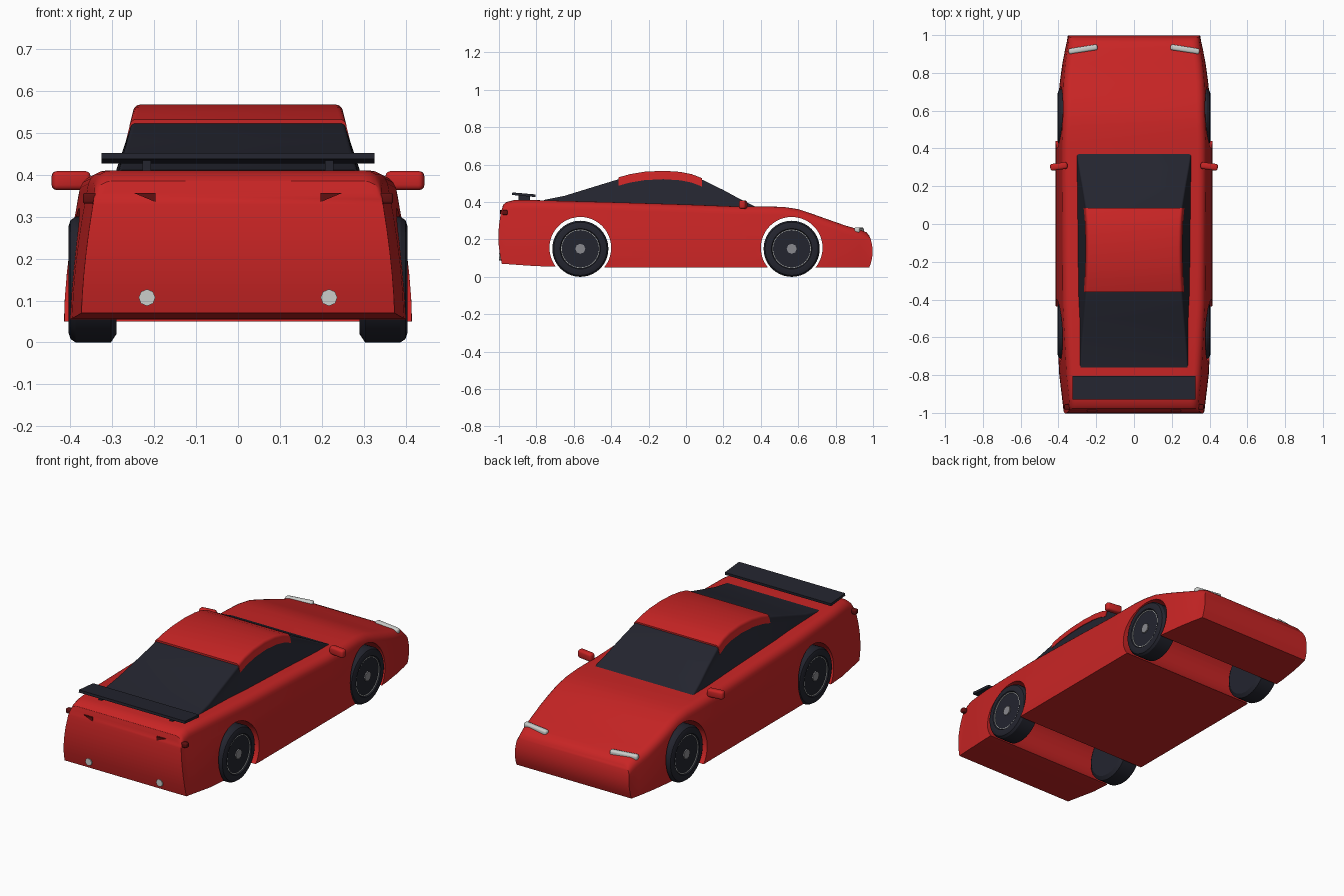
import bpy, bmesh, math
from mathutils import Matrix, Vector

if "Cube" in bpy.data.objects:
    bpy.data.objects.remove(bpy.data.objects["Cube"], do_unlink=True)


def material(name, rgb):
    m = bpy.data.materials.new(name)
    m.use_nodes = True
    m.diffuse_color = (*rgb, 1)
    m.node_tree.nodes["Principled BSDF"].inputs["Base Color"].default_value = (*rgb, 1)
    return m


RED = material("red_paint", (0.58, 0.018, 0.018))
DARK = material("dark_glass_and_rubber", (0.017, 0.018, 0.028))
LIGHT = material("light_grey", (0.6, 0.62, 0.6))
HUB = material("hub_grey", (0.25, 0.25, 0.27))
LAMP = material("dark_red_lamp", (0.12, 0.005, 0.005))


def finish(name, bm, mat, angle=30):
    bmesh.ops.recalc_face_normals(bm, faces=bm.faces)
    me = bpy.data.meshes.new(name)
    bm.to_mesh(me)
    bm.free()
    me.materials.append(mat)
    ob = bpy.data.objects.new(name, me)
    bpy.context.collection.objects.link(ob)
    smooth(ob, angle)
    return ob


def smooth(ob, angle=30):
    bpy.ops.object.select_all(action='DESELECT')
    ob.select_set(True)
    bpy.context.view_layer.objects.active = ob
    bpy.ops.object.shade_smooth_by_angle(angle=math.radians(angle))


def lerp(table, t):
    for (a, u), (b, v) in zip(table, table[1:]):
        if t <= b:
            return u + (v - u) * max(0, (t - a) / (b - a))
    return table[-1][1]


def loft(name, stations, width, radius, mat, bulge=0, steps=5):
    """Skin symmetric sections (y, bottom, top) with rounded upper corners."""
    bm = bmesh.new()
    rings = []
    for i, (y, zb, zt) in enumerate(stations):
        r = min(radius, (zt - zb) * 0.6)
        zs = zt - r
        half = [(width(y, z), z) for z in (zb + (zs - zb) * k / steps for k in range(steps))]
        for k in range(6):
            a = math.pi / 2 * k / 5
            half.append((width(y, zs) - r * (1 - math.cos(a)), zs + r * math.sin(a)))
        end = -1 if i == 0 else 1 if i == len(stations) - 1 else 0

        def push(z):
            return y + end * bulge * (1 - (2 * (z - zb) / (zt - zb) - 1) ** 2)
        pts = half + [(-x, z) for x, z in reversed(half)]
        rings.append([bm.verts.new((x, push(z), z)) for x, z in pts])
    n = len(rings[0])
    for a, b in zip(rings, rings[1:]):
        for k in range(n):
            m = (k + 1) % n
            bm.faces.new((a[k], a[m], b[m], b[k]))
    for ring in (rings[0], rings[-1]):
        for k in range(n // 2 - 1):
            bm.faces.new((ring[k], ring[k + 1], ring[n - 2 - k], ring[n - 1 - k]))
    return finish(name, bm, mat)


def box(name, centre, size, mat, bevel=0, rot=(0, 'X')):
    bm = bmesh.new()
    bmesh.ops.create_cube(bm, size=1)
    bmesh.ops.scale(bm, vec=size, verts=bm.verts)
    if bevel:
        bmesh.ops.bevel(bm, geom=bm.edges[:], offset=bevel, segments=3, profile=0.5, affect='EDGES')
    turn = Matrix.Rotation(math.radians(rot[0]), 4, rot[1])
    bmesh.ops.transform(bm, matrix=Matrix.Translation(centre) @ turn, verts=bm.verts)
    return finish(name, bm, mat)


def lathe(name, profile, centre, side, mat, count=40):
    """Spin (x, radius) points about a sideways axis."""
    bm = bmesh.new()
    vs = [bm.verts.new((side * x, 0, r)) for x, r in profile]
    es = [bm.edges.new(p) for p in zip(vs, vs[1:])]
    bmesh.ops.spin(bm, geom=vs + es, cent=(0, 0, 0), axis=(1, 0, 0),
                   angle=math.tau, steps=count, use_duplicate=False)
    bmesh.ops.remove_doubles(bm, verts=bm.verts, dist=0.0001)
    bmesh.ops.translate(bm, vec=centre, verts=bm.verts)
    return finish(name, bm, mat)


def cylinder(name, centre, radius, depth, axis, mat, sides):
    bm = bmesh.new()
    bmesh.ops.create_cone(bm, cap_ends=True, segments=sides, radius1=radius, radius2=radius, depth=depth)
    turn = Vector((0, 0, 1)).rotation_difference(Vector(axis)).to_matrix().to_4x4()
    bmesh.ops.transform(bm, matrix=Matrix.Translation(centre) @ turn, verts=bm.verts)
    return finish(name, bm, mat)


# Body shell
top = [(-0.985, 0.36), (-0.978, 0.385), (-0.96, 0.4), (-0.92, 0.41), (-0.8, 0.41),
       (-0.42, 0.4), (0, 0.387), (0.25, 0.377), (0.43, 0.376), (0.52, 0.374), (0.6, 0.362),
       (0.68, 0.335), (0.75, 0.31), (0.85, 0.275), (0.93, 0.252), (0.965, 0.238), (0.98, 0.22)]
plan = [(-1, 0.372), (-0.72, 0.405), (-0.42, 0.415), (0.43, 0.415), (0.72, 0.397), (0.88, 0.375), (1, 0.348)]
floor = [(-0.985, 0.07), (-0.7, 0.05), (1, 0.05)]


def body_width(y, z):
    return lerp(plan, y) * (1 - 0.115 * (max(0, z - 0.05) / 0.36) ** 1.7)


body = loft("body", [(y, lerp(floor, y), z) for y, z in top], body_width, 0.045, RED, bulge=0.018)

# Wheel arches cut right through the shell
AXLE = 0.565
for y in (-AXLE, AXLE):
    cutter = cylinder("arch_cutter", (0, y, 0.155), 0.165, 1.2, (1, 0, 0), RED, 48)
    cutter.hide_render = True
    mod = body.modifiers.new("arch", 'BOOLEAN')
    mod.operation = 'DIFFERENCE'
    mod.solver = 'EXACT'
    mod.object = cutter
    bpy.context.view_layer.objects.active = body
    bpy.ops.object.modifier_apply(modifier="arch")
    bpy.data.objects.remove(cutter, do_unlink=True)
smooth(body)

# Glass cabin
cabin = [(-0.76, 0.411), (-0.65, 0.433), (-0.5, 0.479), (-0.36, 0.522), (-0.24, 0.545), (-0.12, 0.553),
         (0, 0.545), (0.085, 0.52), (0.2, 0.464), (0.29, 0.415), (0.37, 0.376)]
loft("cabin_glass", [(y, 0.36, z) for y, z in cabin],
     lambda y, z: 0.247 + (0.54 - z) * (0.33 if y > -0.4 else 0.29), 0.012, DARK)

# Roof panel wrapped over the glass
roof = [(-0.36, 0.532), (-0.3, 0.549), (-0.22, 0.562), (-0.12, 0.567), (-0.03, 0.561),
        (0.03, 0.549), (0.085, 0.528)]
loft("roof", [(y, z - 0.045, z) for y, z in roof],
     lambda y, z: 0.25 + (0.55 - z) * 0.25, 0.016, RED)

# Rear wing
box("wing", (0, -0.867, 0.439), (0.65, 0.125, 0.014), DARK, rot=(-5, 'X'))

tyre = [(0.29, 0), (0.29, 0.13), (0.303, 0.15), (0.387, 0.15), (0.399, 0.142), (0.404, 0.128),
        (0.404, 0.108), (0.396, 0.102), (0.396, 0)]
rim = [(0.396, 0.103), (0.399, 0.103), (0.399, 0.0995), (0.396, 0.0995)]

for side, label in ((1, "left"), (-1, "right")):
    box(label + "_wing_strut", (side * 0.218, -0.865, 0.42), (0.02, 0.06, 0.035), DARK)

    # Door mirrors
    box(label + "_mirror", (side * 0.398, 0.305, 0.386), (0.092, 0.036, 0.045), RED, 0.012, (side * -8, 'Z'))

    # Headlamp bars
    box(label + "_headlamp", (side * 0.27, 0.925, 0.25), (0.155, 0.03, 0.03), LIGHT, 0.01, (side * -9, 'Z'))

    # Tail lamp wedges, corner markers and round rear reflectors
    bm = bmesh.new()
    face = bm.faces.new([bm.verts.new((side * x, -0.994, z))
                         for x, z in ((0.197, 0.357), (0.25, 0.357), (0.197, 0.335))])
    out = bmesh.ops.extrude_face_region(bm, geom=[face])["geom"]
    bmesh.ops.translate(bm, vec=(0, 0.03, 0), verts=[v for v in out if isinstance(v, bmesh.types.BMVert)])
    finish(label + "_tail_lamp", bm, LAMP)
    box(label + "_corner_marker", (side * 0.352, -0.968, 0.344), (0.036, 0.028, 0.026), LAMP, 0.006)
    cylinder(label + "_rear_reflector", (side * 0.217, -0.99, 0.107), 0.02, 0.02, (0, 1, 0), LIGHT, 8)

    # Wheels
    for y, end in ((AXLE, "front"), (-AXLE, "rear")):
        name = end + "_" + label
        lathe(name + "_tyre", tyre, (0, y, 0.15), side, DARK)
        lathe(name + "_rim_ring", rim, (0, y, 0.15), side, LIGHT)
        cylinder(name + "_hub", (side * 0.395, y, 0.15), 0.027, 0.014, (1, 0, 0), HUB, 8)
